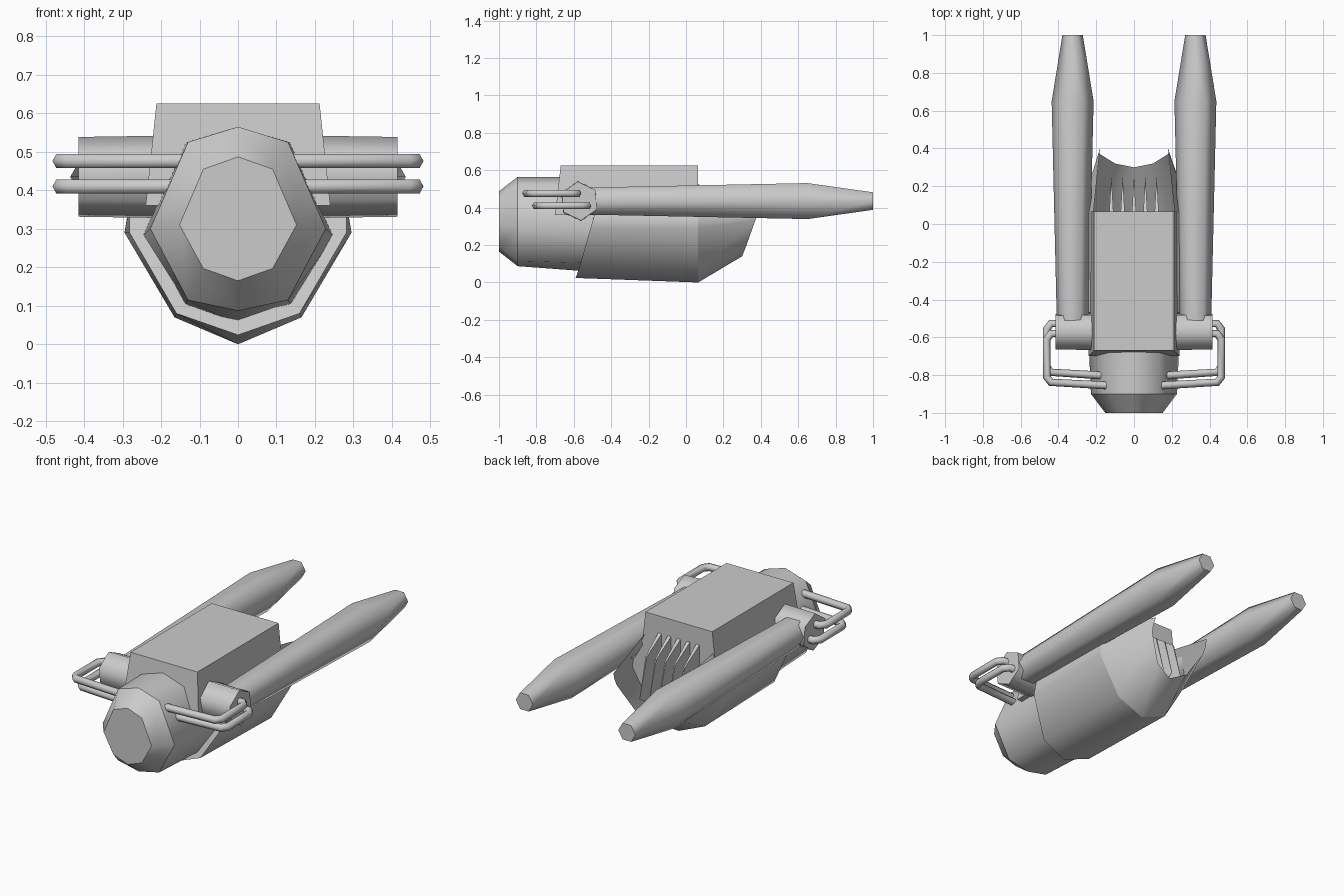
import bpy, bmesh, math
from mathutils import Vector

old = bpy.data.objects.get("Cube")
if old:
    bpy.data.objects.remove(old, do_unlink=True)

GREY = (0.6, 0.6, 0.6, 1)
grey = bpy.data.materials.new("hull grey")
grey.use_nodes = True
grey.diffuse_color = GREY
grey.node_tree.nodes["Principled BSDF"].inputs["Base Color"].default_value = GREY


def loft(name, rings, sharp=(), closed=True, smooth=True):
    """Skin a list of matching rings; ring numbers in sharp keep a hard edge."""
    bm = bmesh.new()
    rows = [[bm.verts.new(p) for p in ring] for ring in rings]
    n = len(rows[0])
    for a, b in zip(rows, rows[1:]):
        for i in range(n if closed else n - 1):
            j = (i + 1) % n
            bm.faces.new((a[i], a[j], b[j], b[i])).smooth = smooth
    if closed:
        for row in (rows[0], rows[-1]):
            bm.faces.new(row)
    for k in sharp:
        members = set(rows[k])
        for e in bm.edges:
            if e.verts[0] in members and e.verts[1] in members:
                e.smooth = False
    if closed:
        bmesh.ops.recalc_face_normals(bm, faces=bm.faces)
    mesh = bpy.data.meshes.new(name)
    bm.to_mesh(mesh)
    bm.free()
    mesh.materials.append(grey)
    ob = bpy.data.objects.new(name, mesh)
    bpy.context.collection.objects.link(ob)
    return ob


def both_sides(half, ends_on_axis):
    """Complete a right half outline, listed from the bottom up."""
    back = [(-x, y, z) for x, y, z in reversed(half)]
    return half + (back[1:-1] if ends_on_axis else back[:-1])


# Nose barrel with a chamfered front
def nose_ring(y, top, shoulder, side, cheek, bottom):
    half = [(0, bottom), cheek, side, shoulder, (0, top)]
    return both_sides([(x, y, z) for x, z in half], True)


loft("nose", [
    nose_ring(-1.0, 0.487, (0.09, 0.455), (0.152, 0.31), (0.09, 0.197), 0.165),
    nose_ring(-0.9, 0.565, (0.13, 0.525), (0.228, 0.3), (0.13, 0.115), 0.087),
    nose_ring(-0.4, 0.565, (0.14, 0.525), (0.25, 0.28), (0.14, 0.1), 0.05),
], sharp=(0, 1, 2))

# Lower hull, slanted at the front
front = [(0, -0.59, 0.024), (0.16, -0.57, 0.08), (0.282, -0.51, 0.29),
         (0.282, -0.49, 0.36), (0.22, -0.46, 0.48)]
middle = [(0, 0.065, 0), (0.165, 0.065, 0.07), (0.295, 0.065, 0.29),
          (0.285, 0.065, 0.35), (0.215, 0.065, 0.5)]
loft("lower_hull", [both_sides(r, False) for r in (front, middle)], sharp=(0, 1))

# Open scoop behind the hull
rear = [(0, 0.30, 0.14), (0.1, 0.32, 0.19), (0.18, 0.37, 0.33),
        (0.185, 0.385, 0.37), (0.18, 0.40, 0.41)]


def open_outline(half):
    return [(-x, y, z) for x, y, z in reversed(half)] + half[1:]


loft("rear_scoop", [open_outline(middle), open_outline(rear)], closed=False)

# Upper box
def box_ring(z, w, y0, y1):
    return [(-w, y0, z), (w, y0, z), (w, y1, z), (-w, y1, z)]


loft("upper_box", [box_ring(0.36, 0.24, -0.7, 0.065),
                   box_ring(0.625, 0.212, -0.67, 0.065)], smooth=False)

# Exhaust fins: wedges thinning towards the back
fin_profile = [(0.06, 0.53), (0.19, 0.44), (0.25, 0.22), (0.06, 0.1)]
for i in range(5):
    x = (i - 2) * 0.06
    sides = [[(x + s * 0.011 * (0.26 - y) / 0.2, y, z) for y, z in fin_profile]
             for s in (-1, 1)]
    loft(f"exhaust_fin_{i + 1}", sides, smooth=False)


# Hexagon around the y axis or the x axis
def hexagon(centre, r, axis, turn=0):
    ring = []
    for i in range(6):
        a = math.radians(60 * i + turn)
        u, v = r * math.cos(a), r * math.sin(a)
        ring.append(Vector(centre) + Vector((u, 0, v) if axis == "y" else (0, u, v)))
    return ring


def rod(name, points, radius):
    curve = bpy.data.curves.new(name, "CURVE")
    curve.dimensions = "3D"
    curve.bevel_depth = radius
    curve.bevel_resolution = 1
    curve.use_fill_caps = True
    spline = curve.splines.new("POLY")
    spline.points.add(len(points) - 1)
    for p, co in zip(spline.points, points):
        p.co = (*co, 1)
    curve.materials.append(grey)
    bpy.context.collection.objects.link(bpy.data.objects.new(name, curve))


for side, label in ((1, "left"), (-1, "right")):
    # Long engine tube with a tapered tail
    loft(f"{label}_engine", [
        hexagon((side * 0.325, y, 0.435), r, "y")
        for y, r in ((-0.55, 0.083), (0.65, 0.111), (1.0, 0.054))
    ], sharp=(0, 2))
    # Cross pylon
    loft(f"{label}_pylon", [
        hexagon((side * x, -0.57, 0.435), r, "x", 35)
        for x, r in ((0.15, 0.108), (0.415, 0.104))
    ], sharp=(0, 1))
    # Two bent pipes joining nose and pylon
    for level, z, dy, x0 in (("upper", 0.476, 0, 0.14), ("lower", 0.41, 0.053, 0.17)):
        path = [(x0, -0.855), (0.44, -0.838), (0.462, -0.81),
                (0.462, -0.61), (0.44, -0.58), (0.37, -0.58)]
        rod(f"{label}_{level}_pipe", [(side * x, y + dy, z) for x, y in path], 0.021)
